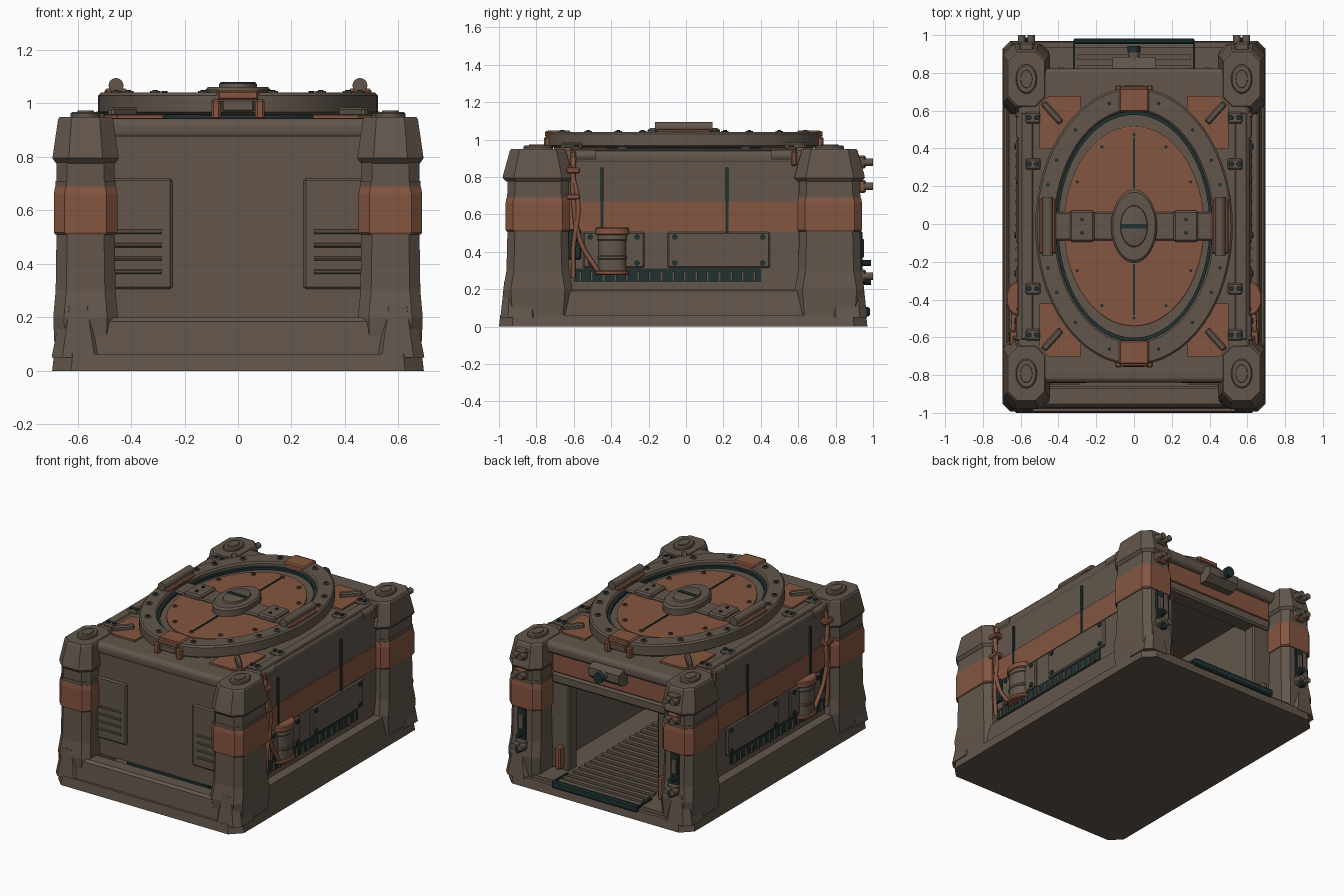
import bpy, bmesh, math
from mathutils import Matrix, Vector

cube = bpy.data.objects.get("Cube")
if cube:
    bpy.data.objects.remove(cube)

MID_Y = -.012  # symmetry plane of the body; knobs at the rear extend further


def material(name, r, g, b):
    m = bpy.data.materials.new(name)
    m.use_nodes = True
    m.diffuse_color = (r, g, b, 1)
    m.node_tree.nodes["Principled BSDF"].inputs["Base Color"].default_value = (r, g, b, 1)
    return m


GREY = material("warm grey metal", 0.122, 0.094, 0.072)
RUST = material("rust orange paint", 0.235, 0.092, 0.052)
TEAL = material("dark teal rubber", 0.014, 0.031, 0.031)


def place(name, data):
    ob = bpy.data.objects.new(name, data)
    ob.location.y = MID_Y
    bpy.context.collection.objects.link(ob)
    return ob


def finish(name, bm, mat, mirror="", smooth=False):
    """Turn a bmesh into an object, mirrored across the chosen axes."""
    bmesh.ops.recalc_face_normals(bm, faces=bm.faces)
    me = bpy.data.meshes.new(name)
    bm.to_mesh(me)
    bm.free()
    me.materials.append(mat)
    if smooth:
        me.shade_smooth()
        me.set_sharp_from_angle(angle=math.radians(32))
    ob = place(name, me)
    if mirror:
        mod = ob.modifiers.new("Mirror", "MIRROR")
        mod.use_axis = ("x" in mirror, "y" in mirror, False)


def box(name, x, y, z, mat, bev=0, mirror="", rot=0, seg=1):
    """Box from (min, max) pairs, optionally turned about its own vertical axis."""
    bm = bmesh.new()
    mid = Vector([(a + b) / 2 for a, b in (x, y, z)])
    size = [b - a for a, b in (x, y, z)]
    mtx = Matrix.Translation(mid) @ Matrix.Rotation(rot, 4, "Z") @ Matrix.Diagonal((*size, 1))
    bmesh.ops.create_cube(bm, size=1, matrix=mtx)
    if bev:
        bmesh.ops.bevel(bm, geom=bm.edges[:], offset=bev, segments=seg, profile=0.5, affect="EDGES")
    finish(name, bm, mat, mirror)


def loft(name, rings, mat, mirror="", closed=False, smooth=False):
    """Skin equal-length point rings; capped at both ends unless closed."""
    bm = bmesh.new()
    vs = [[bm.verts.new(p) for p in r] for r in rings]
    n = len(vs[0])
    pairs = list(zip(vs, vs[1:])) + ([(vs[-1], vs[0])] if closed else [])
    for a, b in pairs:
        for i in range(n):
            j = (i + 1) % n
            bm.faces.new((a[i], a[j], b[j], b[i]))
    if not closed:
        bm.faces.new(vs[0])
        bm.faces.new(vs[-1])
    finish(name, bm, mat, mirror, smooth)


def oct_ring(cx, cy, hx, hy, c, z):
    """Rectangle with chamfered corners at height z."""
    return [(cx + a, cy + b, z) for a, b in (
        (hx, c - hy), (hx, hy - c), (hx - c, hy), (c - hx, hy),
        (-hx, hy - c), (-hx, c - hy), (c - hx, -hy), (hx - c, -hy))]


def oval(cx, cy, rx, ry, z, n=64):
    return [(cx + rx * math.cos(t * math.tau / n), cy + ry * math.sin(t * math.tau / n), z)
            for t in range(n)]


def oval_stack(name, cx, cy, profile, mat, mirror="", closed=False, n=64):
    loft(name, [oval(cx, cy, rx, ry, z, n) for rx, ry, z in profile], mat, mirror, closed, True)


def prism(name, pts, axis, a, b, mat, mirror=""):
    """Extrude a 2D outline along x, y or z."""
    put = {"x": lambda p, d: (d, p[0], p[1]), "y": lambda p, d: (p[0], d, p[1]),
           "z": lambda p, d: (p[0], p[1], d)}[axis]
    loft(name, [[put(p, d) for p in pts] for d in (a, b)], mat, mirror)


def rod(name, p, q, r, mat, mirror="", n=16):
    bm = bmesh.new()
    p, q = Vector(p), Vector(q)
    mtx = Matrix.Translation((p + q) / 2) @ (q - p).to_track_quat("Z", "Y").to_matrix().to_4x4()
    bmesh.ops.create_cone(bm, cap_ends=True, segments=n, radius1=r, radius2=r,
                          depth=(q - p).length, matrix=mtx)
    finish(name, bm, mat, mirror, True)


def hose(name, pts, r, mat):
    for s in (1, -1):
        cu = bpy.data.curves.new(name, "CURVE")
        cu.dimensions, cu.bevel_depth, cu.bevel_resolution = "3D", r, 2
        sp = cu.splines.new("BEZIER")
        sp.bezier_points.add(len(pts) - 1)
        for bp, (x, y, z) in zip(sp.bezier_points, pts):
            bp.co = (s * x, y, z)
            bp.handle_left_type = bp.handle_right_type = "AUTO"
        cu.materials.append(mat)
        place(name, cu)


# Base: slab, floor and rails
loft("base_slab", [oct_ring(0, -.003, .695, .985, .07, 0), oct_ring(0, -.003, .688, .978, .07, .062)], GREY)
box("floor", (-.62, .62), (-.85, .95), (.055, .085), GREY)
prism("side_rail", [(.58, .06), (.675, .06), (.662, .19), (.645, .2), (.58, .2)], "y", -.8, .8, GREY, "x")
prism("front_rail", [(-.965, .06), (-.956, .185), (-.94, .2), (-.86, .2), (-.86, .06)], "x", -.6, .6, GREY)
box("front_sill", (-.31, .31), (-.74, -.68), (.08, .15), TEAL, .006)
for i in range(27):
    y = -.68 + i * .06
    box("floor_rib", (-.3, .3), (y, y + .03), (.08, .1), GREY)
box("ramp_edge", (-.32, .32), (.965, .995), (.055, .105), TEAL, .008)
box("ramp_side", (.312, .322), (.83, .97), (.08, .096), TEAL, 0, "x")

# Hollow body
box("side_wall", (.47, .61), (-.8, .79), (.06, .9), GREY, 0, "x")
box("front_wall", (-.55, .55), (-.82, -.75), (.195, .9), GREY)
box("roof", (-.615, .615), (-.828, .835), (.865, .945), GREY, .03, seg=4)
box("front_panel", (.245, .5), (-.831, -.81), (.305, .72), GREY, .009, "x")
for z in (.37, .42, .47, .52):
    rod("front_louvre", (.285, -.831, z), (.46, -.831, z), .008, GREY, "x", 8)

# Rear doorway
box("door_post", (.33, .5), (.7, .79), (.08, .88), GREY, .01, "x")
box("door_lintel", (-.45, .45), (.69, .81), (.665, .735), GREY, .012)
box("lintel_panel", (-.45, .45), (.76, .8), (.735, .87), RUST, .006)
box("door_stop", (.365, .405), (.78, .84), (.1, .25), RUST, .008, "x")
prism("camera_housing", [(.76, .9), (.84, .905), (.895, .89), (.895, .835), (.85, .8), (.76, .8)],
      "x", -.115, .115, GREY)
rod("camera_neck", (0, .87, .865), (0, .925, .865), .03, GREY)
rod("camera_lens", (0, .92, .865), (0, .955, .865), .034, TEAL)

# Corner pillars
CX, CY = .57, .78
loft("pillar", [oct_ring(CX, CY, hx, hy, .04, z) for hx, hy, z in (
    (.115, .175, .06), (.121, .185, .2), (.112, .168, .3), (.109, .163, .5), (.109, .163, .79))], GREY, "xy")
loft("pillar_cap", [oct_ring(CX, CY, hx, hy, c, z) for hx, hy, c, z in (
    (.11, .168, .05, .775), (.124, .188, .06, .795), (.122, .186, .06, .81),
    (.103, .15, .05, .94), (.097, .143, .05, .95))], GREY, "xy")
loft("pillar_band", [oct_ring(CX, CY, hx, hy, .04, z) for hx, hy, z in (
    (.114, .168, .51), (.119, .173, .518), (.119, .173, .66), (.114, .168, .69))], RUST, "xy")
loft("pillar_collar", [oct_ring(CX, CY, .112, .166, .04, z) for z in (.69, .71)], GREY, "xy")
loft("foot", [oct_ring(.597, .875, .1, .105, .04, .05), oct_ring(.597, .875, .063, .085, .03, .24)], GREY, "xy")
oval_stack("pillar_disc", CX, CY, [(.056, .078, .94), (.056, .078, .962), (.05, .07, .968)], GREY, "xy", n=32)
oval_stack("pillar_disc_boss", CX, CY, [(.034, .05, .96), (.03, .046, .974)], GREY, "xy", n=32)

# Fittings on the rear pillars
box("rear_strip", (.54, .605), (.92, .955), (.3, .51), TEAL, .005, "x")
box("rear_plate", (.552, .593), (.94, .965), (.37, .47), GREY, .006, "x")
for z, mat in ((.88, GREY), (.75, RUST), (.27, GREY)):
    box("rear_bracket", (.53, .61), (.9, .975), (z - .035, z + .035), mat, .01, "x")
    for x in (.545, .595):
        rod("rear_knob", (x, .96, z), (x, 1.012, z), .02, GREY, "x", 12)
for z in (.34, .24):
    rod("rear_bolt", (.57, .94, z), (.57, 1.0, z), .016, TEAL, "x", 10)

# Side walls: painted stripe, panels, seams and vent
box("side_stripe", (.6, .616), (-.64, .64), (.51, .67), RUST, 0, "x")
for y0, y1 in ((-.54, -.21), (-.088, .462)):
    box("side_panel", (.6, .626), (y0, y1), (.315, .505), GREY, .008, "x")
    for y in (y0 + .04, y1 - .04):
        for z in (.34, .48):
            rod("panel_bolt", (.62, y, z), (.632, y, z), .016, TEAL, "x", 10)
for y in (-.438, .232):
    box("side_seam", (.6, .621), (y - .008, y + .008), (.5, .85), TEAL, 0, "x")
box("side_vent", (.6, .617), (-.59, .412), (.24, .31), TEAL, 0, "x")
for i in range(16):
    y = -.56 + i * .062
    box("vent_fin", (.61, .627), (y, y + .014), (.24, .295), GREY, 0, "x")
box("side_bracket", (.6, .628), (-.63, -.55), (.36, .52), TEAL, .006, "x")

# Canister and hoses on each side
oval_stack("canister", .617, -.382, [(.05, .075, .29), (.05, .075, .36), (.054, .08, .365), (.054, .08, .375),
           (.05, .075, .38), (.05, .075, .46), (.054, .08, .465), (.054, .08, .475), (.05, .075, .5)],
           GREY, "x", n=32)
for z0, z1 in ((.275, .3), (.49, .53)):
    oval_stack("canister_rim", .617, -.382, [(.054, .082, z0), (.06, .09, z0 + .006), (.06, .09, z1 - .006),
               (.054, .082, z1)], RUST, "x", n=32)
hose("inner_hose", [(.625, -.59, .9), (.64, -.59, .7), (.64, -.55, .45), (.635, -.46, .3)], .013, RUST)
hose("outer_hose", [(.63, -.61, .86), (.645, -.565, .66), (.64, -.59, .42), (.63, -.59, .26)], .013, RUST)
for z in (.68, .82):
    box("hose_clip", (.6, .66), (-.63, -.555), (z, z + .03), RUST, .006, "x")

# Roof fittings around the hatch
prism("corner_plate", [(.28, .69), (.45, .69), (.5, .64), (.5, .41), (.4, .41), (.28, .5)],
      "z", .94, .957, RUST, "xy")
box("corner_latch", (.415, .45), (.53, .67), (.95, .985), GREY, .008, "xy", rot=math.radians(-42))
box("roof_edge_strip", (.535, .6), (-.6, .6), (.935, .952), GREY, .006, "x")
for y in (.33, .575):
    box("edge_clamp", (.495, .575), (y - .03, y + .03), (.93, .962), GREY, .008, "xy")
    for x in (.516, .555):
        rod("clamp_bolt", (x, y, .96), (x, y, .97), .014, TEAL, "xy", 10)
rod("edge_lug", (.595, .47, .915), (.595, .6, .915), .03, GREY, "xy")
box("edge_lug_pad", (.6, .63), (.575, .605), (.86, .94), RUST, .008, "xy")

# Oval hatch
oval_stack("hatch_gasket", 0, 0, [(.485, .695, .94), (.485, .695, .965)], TEAL)
oval_stack("hatch_ring", 0, 0, [(.505, .715, .957), (.523, .735, .968), (.523, .735, 1.03), (.513, .725, 1.04),
           (.425, .62, 1.04), (.415, .61, 1.03), (.415, .61, .957)], GREY, closed=True)
oval_stack("hatch_seal", 0, 0, [(.418, .613, .96), (.418, .613, 1.012), (.4, .59, 1.012), (.4, .59, .96)],
           TEAL, closed=True)
oval_stack("hatch_rim", 0, 0, [(.402, .592, .955), (.402, .592, .995)], GREY)
oval_stack("hatch_plate", 0, 0, [(.372, .53, .98), (.372, .53, 1.004), (.366, .524, 1.008)], RUST)
box("hatch_seam", (-.005, .005), (.2, .47), (1.0, 1.013), TEAL, 0, "y")
box("hatch_bar", (.08, .43), (-.075, .075), (1.0, 1.022), GREY, .008, "x")
box("hatch_bar_plate", (.21, .34), (-.083, .083), (1.0, 1.04), GREY, .01, "x")
oval_stack("hatch_hub", 0, 0, [(.122, .194, 1.0), (.122, .194, 1.05), (.112, .18, 1.062), (.072, .11, 1.062),
           (.07, .106, 1.074), (.064, .098, 1.077)], GREY)
box("hub_slot", (-.065, .065), (-.012, .012), (1.07, 1.081), TEAL)
for x, y in ((.3, .235), (.17, .42), (0, .485)):
    rod("plate_stud", (x, y, 1.0), (x, y, 1.014), .016, RUST, "xy" if x else "y", 10)
    rod("plate_stud_core", (x, y, 1.01), (x, y, 1.017), .009, TEAL, "xy" if x else "y", 8)
for x, y in ((.13, .65), (.31, .51), (.41, .35), (.455, .22)):
    rod("ring_bolt", (x, y, 1.035), (x, y, 1.046), .02, GREY, "xy", 12)
    rod("ring_bolt_core", (x, y, 1.04), (x, y, 1.051), .01, TEAL, "xy", 8)
for y in (.035, -.035):
    rod("bar_bolt", (.275, y, 1.035), (.275, y, 1.046), .011, TEAL, "x", 10)

# Grab handles and hinge clamps on the ring
box("handle_pad", (.412, .5), (-.145, .145), (1.03, 1.055), RUST, .008, "x")
rod("handle_grip", (.456, -.155, 1.067), (.456, .155, 1.067), .028, GREY, "x", 16)
box("ring_clamp", (-.08, .08), (.605, .732), (1.0, 1.05), RUST, .008, "y")
box("clamp_face", (-.075, .075), (.72, .742), (1.015, 1.046), RUST, .006, "y")
box("clamp_block", (-.06, .06), (.71, .744), (.97, 1.015), GREY, .006, "y")
box("clamp_prong", (.064, .1), (.7, .748), (.94, 1.015), RUST, .008, "xy")
